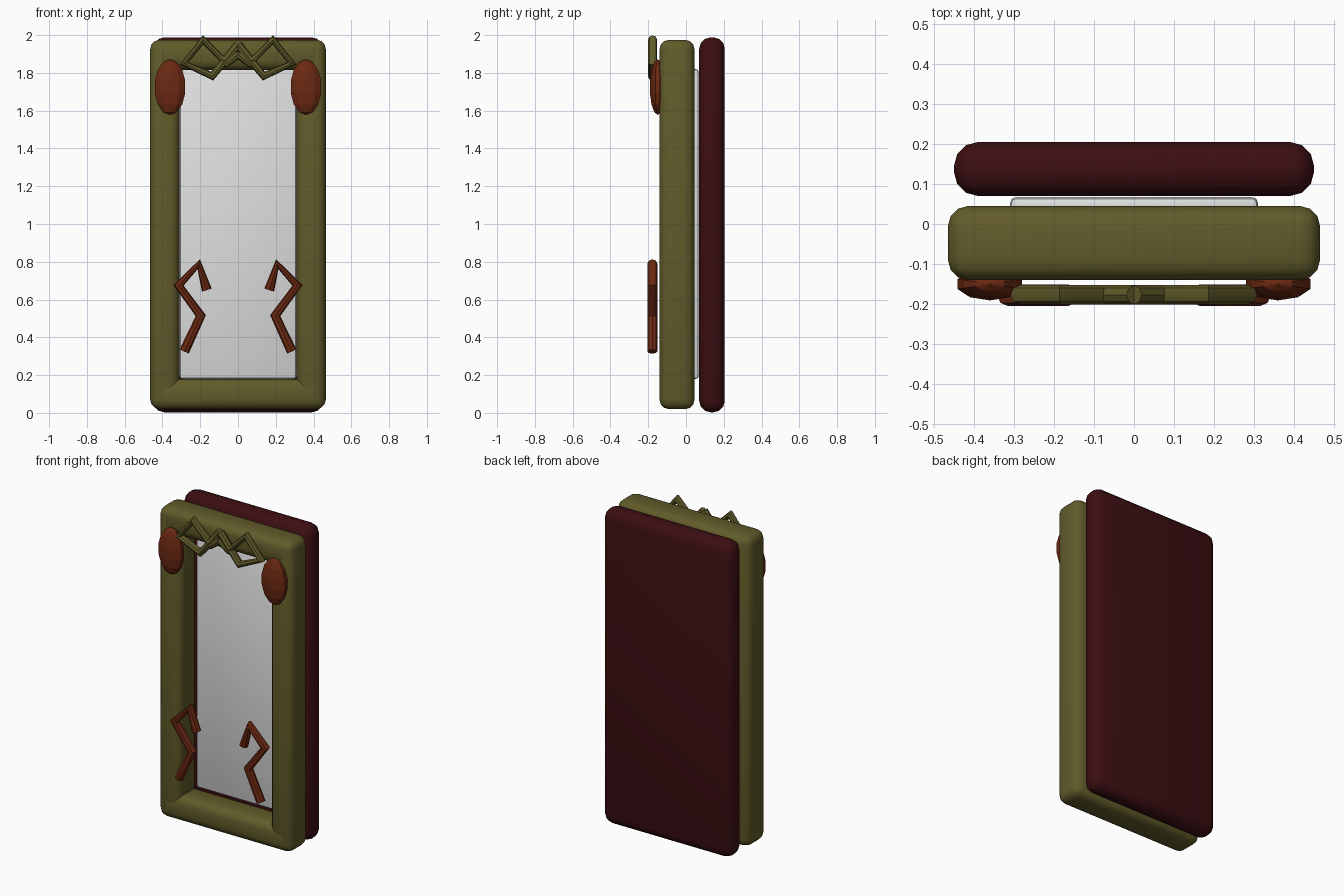
import bpy

if "Cube" in bpy.data.objects:
    bpy.data.objects.remove(bpy.data.objects["Cube"])

def mat(name, c):
    m = bpy.data.materials.new(name)
    m.diffuse_color = (*c, 1)
    m.use_nodes = True
    m.node_tree.nodes["Principled BSDF"].inputs["Base Color"].default_value = m.diffuse_color
    return m

OLIVE = mat("olive", (0.12, 0.105, 0.023))
MAROON = mat("maroon", (0.045, 0.0045, 0.006))
BROWN = mat("rust_brown", (0.15, 0.022, 0.006))
SILVER = mat("silver_glass", (0.75, 0.75, 0.75))

def finish(o, name, m, angle=None):
    o.name = name
    o.data.materials.clear()
    o.data.materials.append(m)
    if angle:
        bpy.ops.object.shade_smooth_by_angle(angle=angle)
    return o

def box(name, lo, hi, m, bevel, segs):
    bpy.ops.mesh.primitive_cube_add(size=1, location=[(a + b) / 2 for a, b in zip(lo, hi)])
    o = bpy.context.object
    o.scale = [b - a for a, b in zip(lo, hi)]
    bpy.ops.object.transform_apply(location=False, rotation=False, scale=True)
    b = o.modifiers.new("bevel", 'BEVEL')
    b.width, b.segments = bevel, segs
    bpy.ops.object.modifier_apply(modifier="bevel")
    return finish(o, name, m, 0.7)

def tube(name, pts, y, r, m):
    cu = bpy.data.curves.new(name, 'CURVE')
    cu.dimensions = '3D'
    cu.bevel_depth, cu.bevel_resolution, cu.use_fill_caps = r, 2, True
    s = cu.splines.new('POLY')
    s.points.add(len(pts) - 1)
    for p, (x, z) in zip(s.points, pts):
        p.co = (x, y, z, 1)
    o = bpy.data.objects.new(name, cu)
    bpy.context.collection.objects.link(o)
    bpy.ops.object.select_all(action='DESELECT')
    o.select_set(True)
    bpy.context.view_layer.objects.active = o
    bpy.ops.object.convert(target='MESH')
    return finish(bpy.context.object, name, m, 0.7)

# back board and mirror glass
box("back_board", (-0.45, 0.07, 0.003), (0.45, 0.205, 1.988), MAROON, 0.06, 3)
box("mirror_glass", (-0.31, 0.025, 0.18), (0.31, 0.067, 1.82), SILVER, 0.015, 2)

# frame rails
for name, z0, z1 in (("bottom", 0.02, 0.18), ("top", 1.815, 1.975)):
    box(name + "_rail", (-0.455, -0.14, z0), (0.455, 0.045, z1), OLIVE, 0.05, 3)

scroll = [(0.285, 0.325), (0.197, 0.515), (0.315, 0.675), (0.208, 0.787), (0.165, 0.65)]
crest = [(0, 1.95), (0.137, 1.783), (0.285, 1.85), (0.185, 1.975), (0.06, 1.85), (0, 1.9)]
for side, s in (("left", -1), ("right", 1)):
    # frame posts
    x0, x1 = sorted((s * 0.31, s * 0.465))
    box(side + "_post", (x0, -0.14, 0.02), (x1, 0.045, 1.975), OLIVE, 0.05, 3)
    # faceted corner bosses
    bpy.ops.mesh.primitive_uv_sphere_add(segments=10, ring_count=7, radius=1,
                                         location=(s * 0.36, -0.15, 1.725))
    o = bpy.context.object
    o.scale = (0.087, 0.042, 0.147)
    finish(o, side + "_boss", BROWN)
    # lower scrolls and crest loops
    tube(side + "_scroll", [(s * x, z) for x, z in scroll], -0.178, 0.027, BROWN)
    tube(side + "_crest", [(s * x, z) for x, z in crest], -0.177, 0.024, OLIVE)
